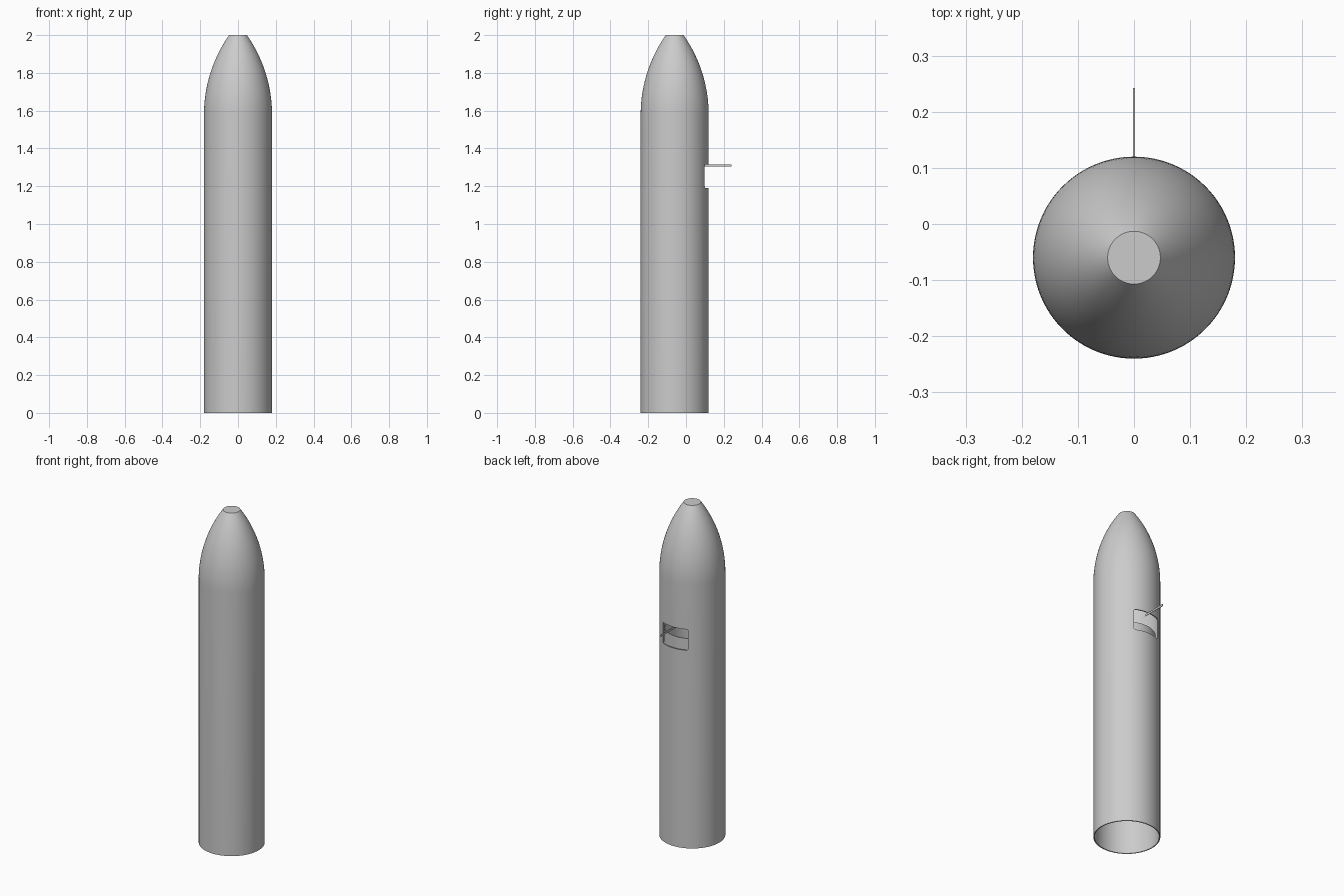
import bpy, bmesh, math
from mathutils import Matrix, Vector

cube = bpy.data.objects.get("Cube")
if cube:
    bpy.data.objects.remove(cube, do_unlink=True)

AXIS_Y = -0.06
RADIUS, WALL = 0.18, 0.006
SHOULDER, TOP, TIP_R = 1.58, 2.0, 0.047

grey = bpy.data.materials.new("plain grey")
grey.use_nodes = True
colour = (0.6, 0.6, 0.6, 1)
grey.diffuse_color = colour
grey.node_tree.nodes["Principled BSDF"].inputs["Base Color"].default_value = colour


def make_object(name, bm):
    bmesh.ops.recalc_face_normals(bm, faces=bm.faces)
    mesh = bpy.data.meshes.new(name)
    bm.to_mesh(mesh)
    bm.free()
    mesh.materials.append(grey)
    obj = bpy.data.objects.new(name, mesh)
    bpy.context.collection.objects.link(obj)
    return obj


def select(obj):
    bpy.ops.object.select_all(action='DESELECT')
    obj.select_set(True)
    bpy.context.view_layer.objects.active = obj


def lathe(name, profile, closed=False, steps=96):
    """Spin an (r, z) profile around the body axis."""
    bm = bmesh.new()
    verts = [bm.verts.new((r, AXIS_Y, z)) for r, z in profile]
    edges = [bm.edges.new(pair) for pair in zip(verts, verts[1:])]
    if closed:
        edges.append(bm.edges.new((verts[-1], verts[0])))
    bmesh.ops.spin(bm, geom=verts + edges, cent=(0, AXIS_Y, 0), axis=(0, 0, 1),
                   angle=math.tau, steps=steps)
    bmesh.ops.remove_doubles(bm, verts=bm.verts, dist=1e-5)
    return make_object(name, bm)


def box(name, size, centre):
    bm = bmesh.new()
    bmesh.ops.create_cube(bm, size=1, matrix=Matrix.Translation(centre)
                          @ Matrix.Diagonal(Vector(size)).to_4x4())
    return make_object(name, bm)


def nose_profile(offset, count=20):
    """Tangent arc from the straight wall to the blunt tip."""
    rise, run = TOP - SHOULDER, RADIUS - TIP_R
    big = (rise ** 2 + run ** 2) / (2 * run)
    end = math.asin(rise / big)
    return [(RADIUS - big + (big - offset) * math.cos(end * i / count),
             SHOULDER + (big - offset) * math.sin(end * i / count))
            for i in range(count + 1)]


# Hollow body with a rounded nose, flat tip and open bottom
outer = [(RADIUS, 0)] + nose_profile(0) + [(0, TOP)]
inner = [(0, TOP - WALL)] + nose_profile(WALL)[::-1] + [(RADIUS - WALL, 0)]
body = lathe("body_shell", outer + inner, closed=True)

# Rounded rectangular opening in the back wall
cutter = box("window_cutter", (0.168, 0.2, 0.126), (0, 0.14, 1.253))
bevel = cutter.modifiers.new("round corners", 'BEVEL')
bevel.width, bevel.segments = 0.01, 4
cutter.hide_render = True
cut = body.modifiers.new("window", 'BOOLEAN')
cut.operation, cut.solver, cut.object = 'DIFFERENCE', 'EXACT', cutter
select(body)
bpy.ops.object.modifier_apply(modifier=cut.name)
bpy.data.objects.remove(cutter, do_unlink=True)
bpy.ops.object.shade_smooth_by_angle(angle=math.radians(30))

# Inner sleeve reaching halfway up the opening
sleeve = lathe("inner_sleeve", [(0.155, 1.1), (0.155, 1.25), (0.15, 1.25), (0.15, 1.1)],
               closed=True)
select(sleeve)
bpy.ops.object.shade_smooth_by_angle(angle=math.radians(30))

# Thin perch sticking out at the top of the opening
box("rear_rod", (0.003, 0.146, 0.012), (0, 0.169, 1.31))
